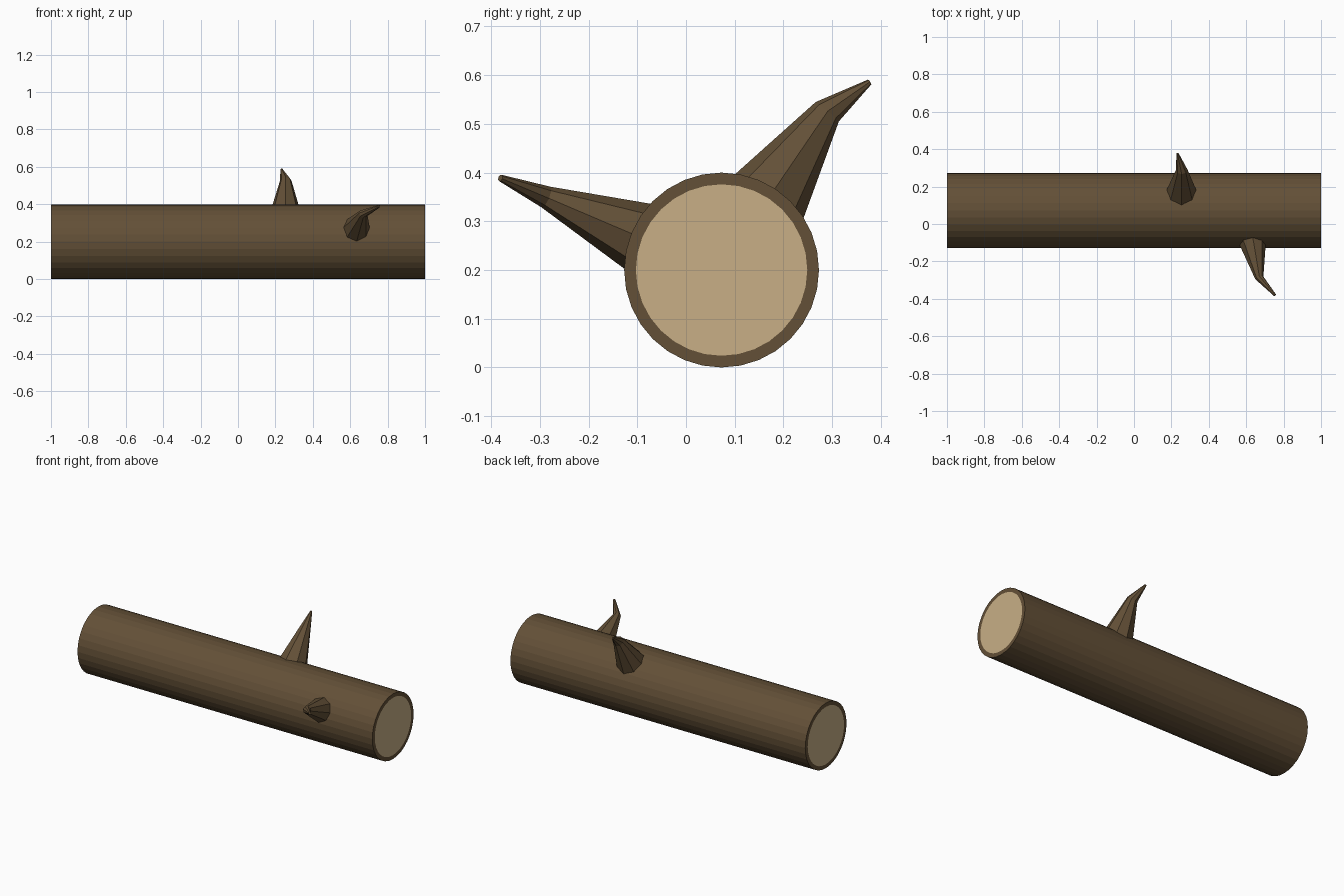
import bpy, bmesh, math
from mathutils import Vector, Matrix

if "Cube" in bpy.data.objects:
    bpy.data.objects.remove(bpy.data.objects["Cube"])


def material(name, color):
    m = bpy.data.materials.new(name)
    m.diffuse_color = (*color, 1)
    m.use_nodes = True
    m.node_tree.nodes["Principled BSDF"].inputs["Base Color"].default_value = m.diffuse_color
    return m


bark = material("bark", (0.125, 0.080, 0.038))
cut_wood = material("cut_wood", (0.58, 0.43, 0.24))


def add_object(name, bm, mats):
    bmesh.ops.recalc_face_normals(bm, faces=bm.faces)
    mesh = bpy.data.meshes.new(name)
    bm.to_mesh(mesh)
    bm.free()
    for m in mats:
        mesh.materials.append(m)
    obj = bpy.data.objects.new(name, mesh)
    bpy.context.collection.objects.link(obj)
    return obj


# Log: 32-sided trunk with a bark rim around each sawn end
bm = bmesh.new()
bmesh.ops.create_cone(bm, cap_ends=True, segments=32, radius1=0.2, radius2=0.2, depth=2,
                      matrix=Matrix.Translation((0, 0.073, 0.2)) @ Matrix.Rotation(math.pi / 2, 4, 'Y'))
ends = [f for f in bm.faces if len(f.verts) > 4]
bmesh.ops.inset_individual(bm, faces=ends, thickness=0.024)
for f in ends:
    f.material_index = 1
add_object("log", bm, [bark, cut_wood])


# Broken branch: tapered eight-sided rings along a bent path
def branch(name, path, sides=8):
    bm = bmesh.new()
    points = [Vector(p[:3]) for p in path]
    rings = []
    for i, p in enumerate(points):
        axis = (points[min(i + 1, len(points) - 1)] - points[max(i - 1, 0)]).normalized()
        u = axis.cross(Vector((1, 0, 0))).normalized()
        v = axis.cross(u)
        angles = [2 * math.pi * k / sides for k in range(sides)]
        rings.append([bm.verts.new(p + path[i][3] * (u * math.cos(a) + v * math.sin(a)))
                      for a in angles])
    for a, b in zip(rings, rings[1:]):
        for k in range(sides):
            n = (k + 1) % sides
            bm.faces.new((a[k], a[n], b[n], b[k]))
    bm.faces.new(rings[0])
    bm.faces.new(rings[-1])
    add_object(name, bm, [bark])


# Each path point is x, y, z, radius; the first is sunk inside the log
branch("upper_branch", [(0.253, 0.13, 0.29, 0.102), (0.255, 0.29, 0.525, 0.031),
                        (0.233, 0.377, 0.586, 0.006)])
branch("front_branch", [(0.622, -0.03, 0.24, 0.09), (0.67, -0.288, 0.35, 0.023),
                        (0.754, -0.381, 0.389, 0.007)])
